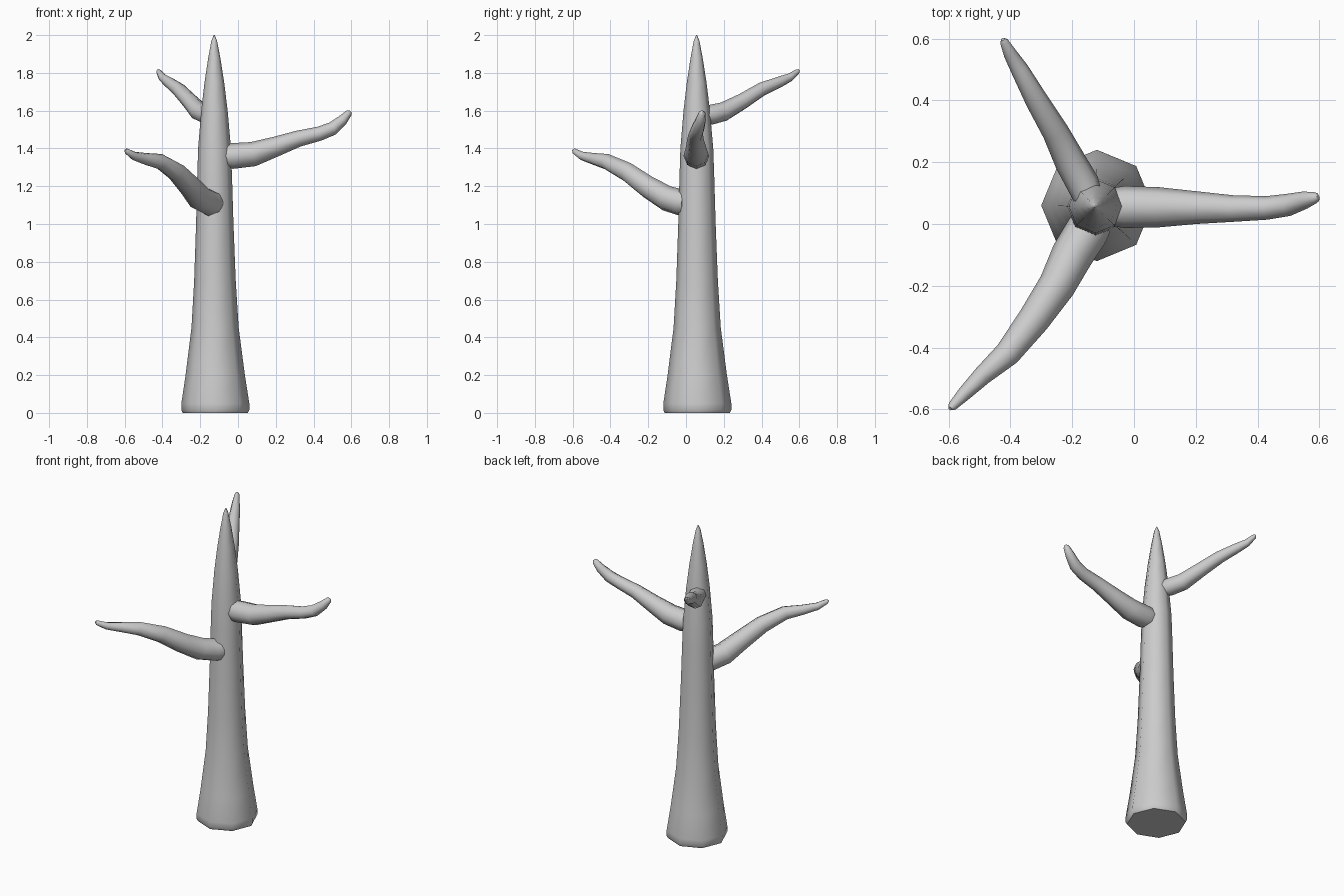
import bpy, bmesh, math
from mathutils import Vector

if "Cube" in bpy.data.objects:
    bpy.data.objects.remove(bpy.data.objects["Cube"])

SIDES = 8


def tube(name, stations, up_hint):
    """Sweep an octagon along (x, y, z, radius) stations and cap both ends."""
    pts = [Vector(s[:3]) for s in stations]
    bm = bmesh.new()
    rings = []
    for i, s in enumerate(stations):
        t = (pts[min(i + 1, len(pts) - 1)] - pts[max(i - 1, 0)]).normalized()
        u = up_hint - t * up_hint.dot(t)
        u.normalize()
        v = t.cross(u)
        ring = []
        for k in range(SIDES):
            a = 2 * math.pi * k / SIDES
            ring.append(bm.verts.new(pts[i] + (u * math.cos(a) + v * math.sin(a)) * s[3]))
        rings.append(ring)
    for a, b in zip(rings, rings[1:]):
        for k in range(SIDES):
            n = (k + 1) % SIDES
            bm.faces.new((a[k], a[n], b[n], b[k]))
    bm.faces.new(rings[0][::-1])
    bm.faces.new(rings[-1])
    bmesh.ops.recalc_face_normals(bm, faces=bm.faces)
    mesh = bpy.data.meshes.new(name)
    bm.to_mesh(mesh)
    bm.free()
    obj = bpy.data.objects.new(name, mesh)
    bpy.context.collection.objects.link(obj)
    bpy.ops.object.select_all(action='DESELECT')
    obj.select_set(True)
    bpy.context.view_layer.objects.active = obj
    bpy.ops.object.shade_smooth_by_angle(angle=math.radians(50))
    return obj


# Trunk: flared foot tapering to a point
profile = [(0, .172), (.015, .18), (.05, .18), (.2, .157), (.45, .125), (.7, .11),
           (1.0, .099), (1.25, .092), (1.4, .087), (1.6, .07), (1.75, .052),
           (1.88, .032), (1.97, .015), (2.0, .003)]
tube("trunk", [(-.12 - .003 * z, .06 - .002 * z, z, r) for z, r in profile],
     Vector((1, 0, 0)))

Z = Vector((0, 0, 1))

# Right branch
tube("right_branch", [(-.07, .055, 1.36, .062), (-.03, .055, 1.36, .068), (.08, .054, 1.37, .065),
                      (.2, .053, 1.41, .053), (.32, .05, 1.452, .043),
                      (.43, .052, 1.478, .038), (.5, .062, 1.505, .036),
                      (.555, .078, 1.551, .028), (.587, .085, 1.588, .018),
                      (.595, .085, 1.597, .007)], Z)

# Front left branch
tube("front_branch", [(-.13, .01, 1.11, .064), (-.15, -.02, 1.112, .07),
                      (-.2, -.1, 1.135, .068), (-.25, -.2, 1.195, .06),
                      (-.325, -.31, 1.275, .052), (-.41, -.42, 1.33, .042),
                      (-.49, -.49, 1.345, .031), (-.55, -.55, 1.36, .023),
                      (-.588, -.59, 1.385, .015), (-.595, -.597, 1.393, .007)], Z)

# Back left branch
tube("back_branch", [(-.15, .09, 1.575, .048), (-.165, .13, 1.578, .053),
                     (-.205, .2, 1.595, .051), (-.255, .3, 1.65, .043),
                     (-.315, .4, 1.713, .037), (-.37, .5, 1.754, .029),
                     (-.4, .55, 1.776, .022), (-.42, .59, 1.807, .014),
                     (-.424, .598, 1.815, .006)], Z)
